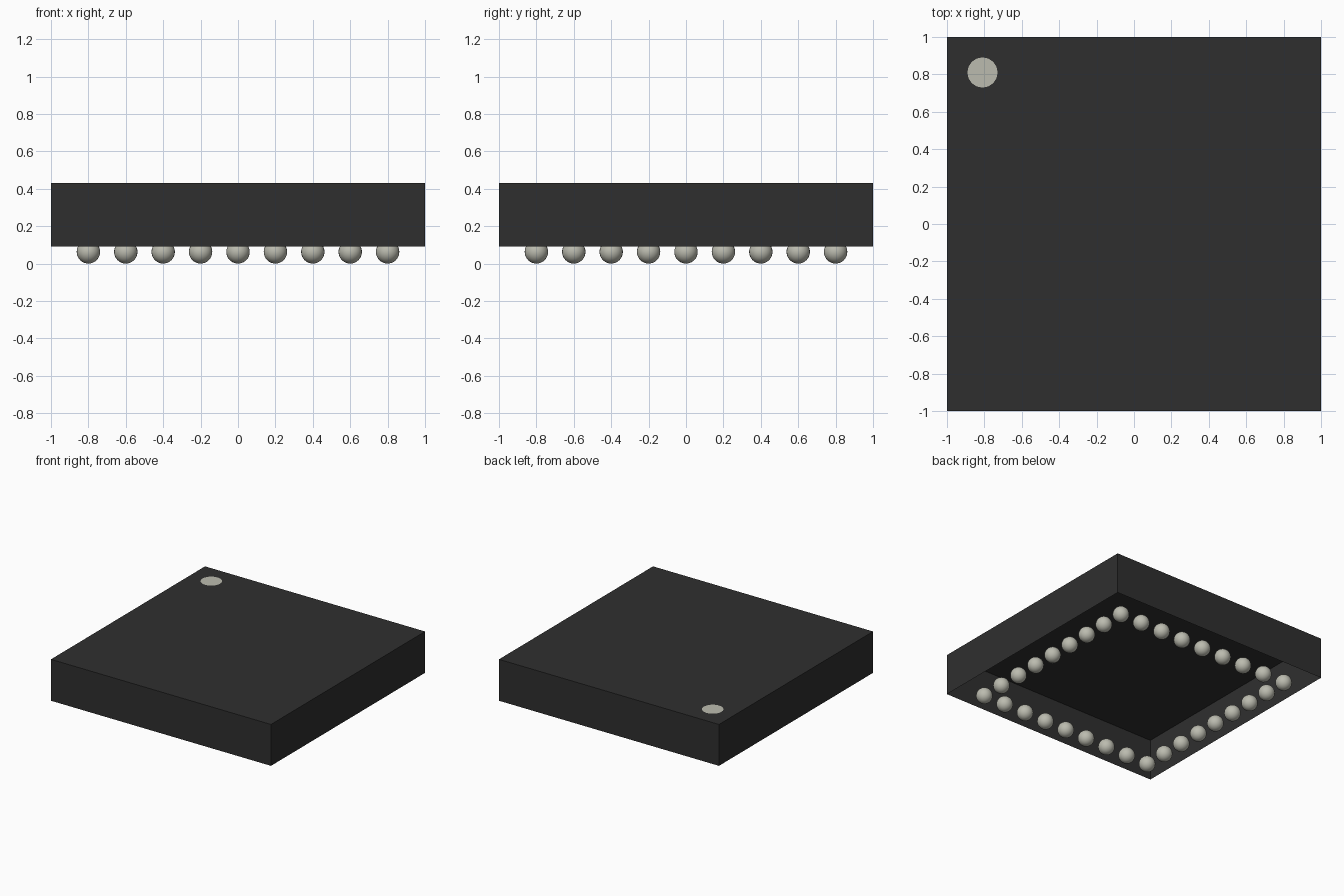
import bpy
import bmesh
from mathutils import Matrix

cube = bpy.data.objects.get("Cube")
if cube:
    bpy.data.objects.remove(cube, do_unlink=True)

BOTTOM, TOP = 0.09, 0.43
BALL_RADIUS = 0.0625


def make_material(name, color):
    mat = bpy.data.materials.new(name)
    mat.use_nodes = True
    mat.diffuse_color = color
    mat.node_tree.nodes["Principled BSDF"].inputs["Base Color"].default_value = color
    return mat


def make_object(name, bm, mat, smooth=False):
    mesh = bpy.data.meshes.new(name)
    for face in bm.faces:
        face.smooth = smooth
    bm.to_mesh(mesh)
    bm.free()
    mesh.materials.append(mat)
    obj = bpy.data.objects.new(name, mesh)
    bpy.context.collection.objects.link(obj)
    return obj


charcoal = make_material("charcoal", (0.028, 0.028, 0.028, 1))
solder = make_material("pale_solder", (0.5, 0.5, 0.43, 1))

# Package body: a thin shell, open underneath
bm = bmesh.new()
size = Matrix.Diagonal((2, 2, TOP - BOTTOM, 1))
bmesh.ops.create_cube(bm, size=1, matrix=Matrix.Translation((0, 0, (TOP + BOTTOM) / 2)) @ size)
underside = [f for f in bm.faces if f.normal.z < -0.9]
bmesh.ops.delete(bm, geom=underside, context='FACES_ONLY')
make_object("package_body", bm, charcoal)

# Corner marker: flat disc on the top face
bm = bmesh.new()
bmesh.ops.create_circle(bm, cap_ends=True, segments=32, radius=0.08,
                        matrix=Matrix.Translation((-0.81, 0.81, TOP + 0.002)))
make_object("corner_marker", bm, solder)

# Solder balls: a square ring, nine along each side
for row in range(-4, 5):
    for col in range(-4, 5):
        if max(abs(row), abs(col)) < 4:
            continue
        bm = bmesh.new()
        bmesh.ops.create_uvsphere(
            bm, u_segments=24, v_segments=16, radius=BALL_RADIUS,
            matrix=Matrix.Translation((col * 0.2, row * 0.2, BALL_RADIUS)))
        make_object("solder_ball", bm, solder, smooth=True)
